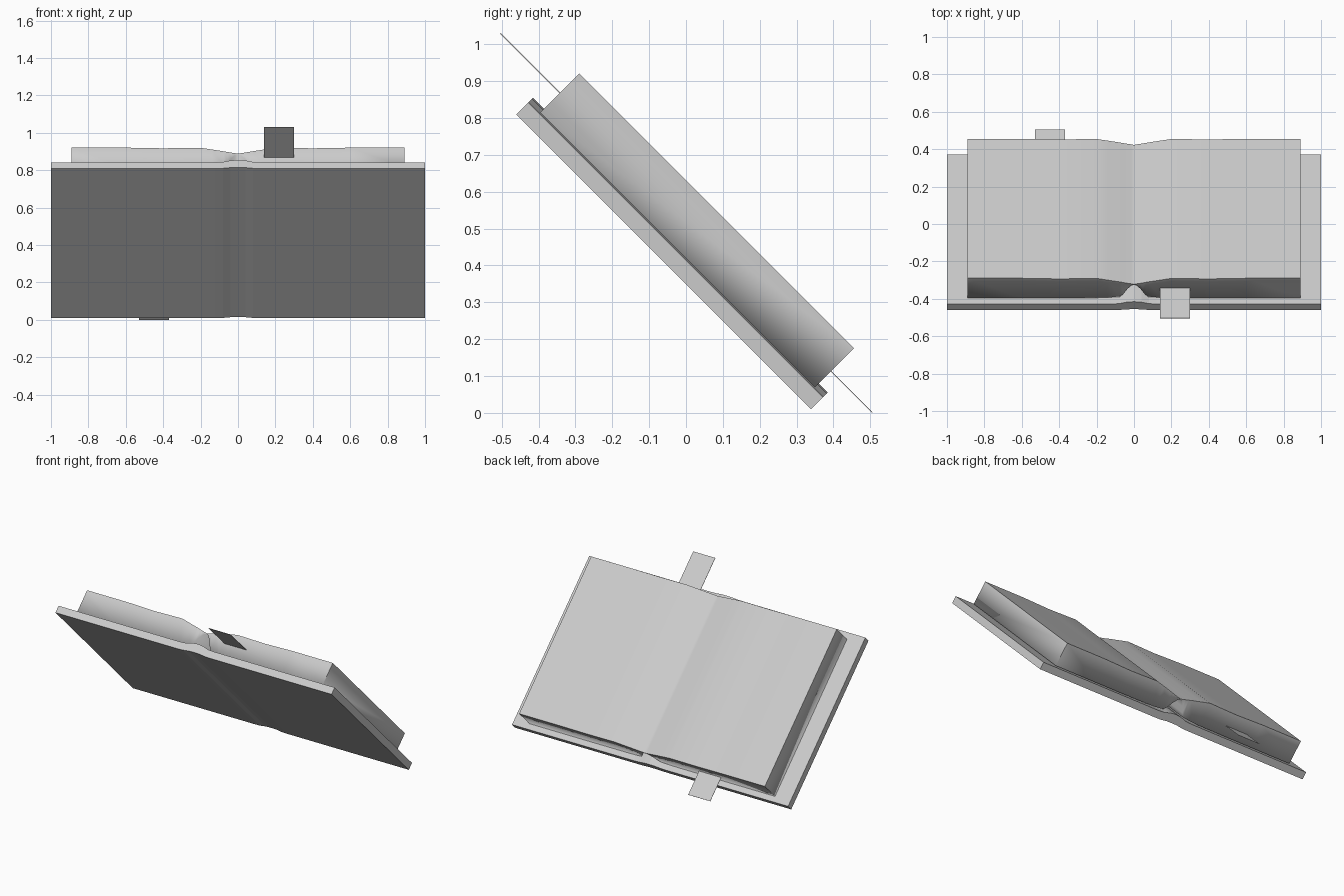
import bpy, bmesh, math
from mathutils import Matrix

cube = bpy.data.objects.get("Cube")
if cube:
    bpy.data.objects.remove(cube)

grey = bpy.data.materials.new("light grey")
grey.use_nodes = True
colour = (0.6, 0.6, 0.6, 1)
grey.diffuse_color = colour
grey.node_tree.nodes["Principled BSDF"].inputs["Base Color"].default_value = colour

# The book is drawn lying flat, then tilted back
TILT = Matrix.Rotation(math.radians(-45), 4, 'X')


def mirrored(half):
    """Reflect a half section (x, low, high), listed from the centre outward."""
    return [(-x, lo, hi) for x, lo, hi in reversed(half[1:])] + half


def slab(name, section, y0, y1, soft_base=False, inside_out=False):
    """Extrude a section between y0 and y1 as a closed strip of quads."""
    bm = bmesh.new()
    rings = [[bm.verts.new(p) for p in
              ((x, y0, lo), (x, y1, lo), (x, y1, hi), (x, y0, hi))]
             for x, lo, hi in section]
    for a, b in zip(rings, rings[1:]):
        for i in range(4):
            j = (i + 1) % 4
            bm.faces.new((a[i], a[j], b[j], b[i]))
    bm.faces.new(rings[0])
    bm.faces.new(rings[-1])
    bmesh.ops.recalc_face_normals(bm, faces=bm.faces)
    if inside_out:
        bmesh.ops.reverse_faces(bm, faces=bm.faces)
    if soft_base:
        # Only the rim under the pages blends smoothly into the sides
        base = {v for r in rings for v in r[:2]}
        for f in bm.faces:
            f.smooth = True
        for e in bm.edges:
            sharp = e.calc_face_angle(0) > math.radians(30)
            e.smooth = not sharp or all(v in base for v in e.verts)
    bm.transform(TILT)
    mesh = bpy.data.meshes.new(name)
    bm.to_mesh(mesh)
    bm.free()
    mesh.materials.append(grey)
    obj = bpy.data.objects.new(name, mesh)
    bpy.context.collection.objects.link(obj)
    return obj


# Cover with a slightly raised spine
slab("cover", mirrored([(0, 0.254, 0.311), (0.04, 0.253, 0.307),
                        (0.08, 0.248, 0.296), (0.12, 0.247, 0.293),
                        (1, 0.247, 0.293)]), -0.898, 0.233)

# Open pages, hollow under the central fold
slab("pages", mirrored([(0, 0.397, 0.4), (0.015, 0.39, 0.404),
                        (0.035, 0.365, 0.408), (0.055, 0.33, 0.413),
                        (0.075, 0.306, 0.418), (0.14, 0.3, 0.432),
                        (0.2, 0.298, 0.445), (0.4, 0.297, 0.441),
                        (0.6, 0.297, 0.446), (0.89, 0.297, 0.446)]),
     -0.856, 0.198, soft_base=True)

# Ribbon marker ends sticking out above and below the pages
slab("upper_ribbon", [(0.14, 0.371, 0.373), (0.3, 0.371, 0.373)],
     -1.084, -0.84, inside_out=True)
slab("lower_ribbon", [(-0.53, 0.357, 0.359), (-0.37, 0.357, 0.359)],
     0.18, 0.357, inside_out=True)
